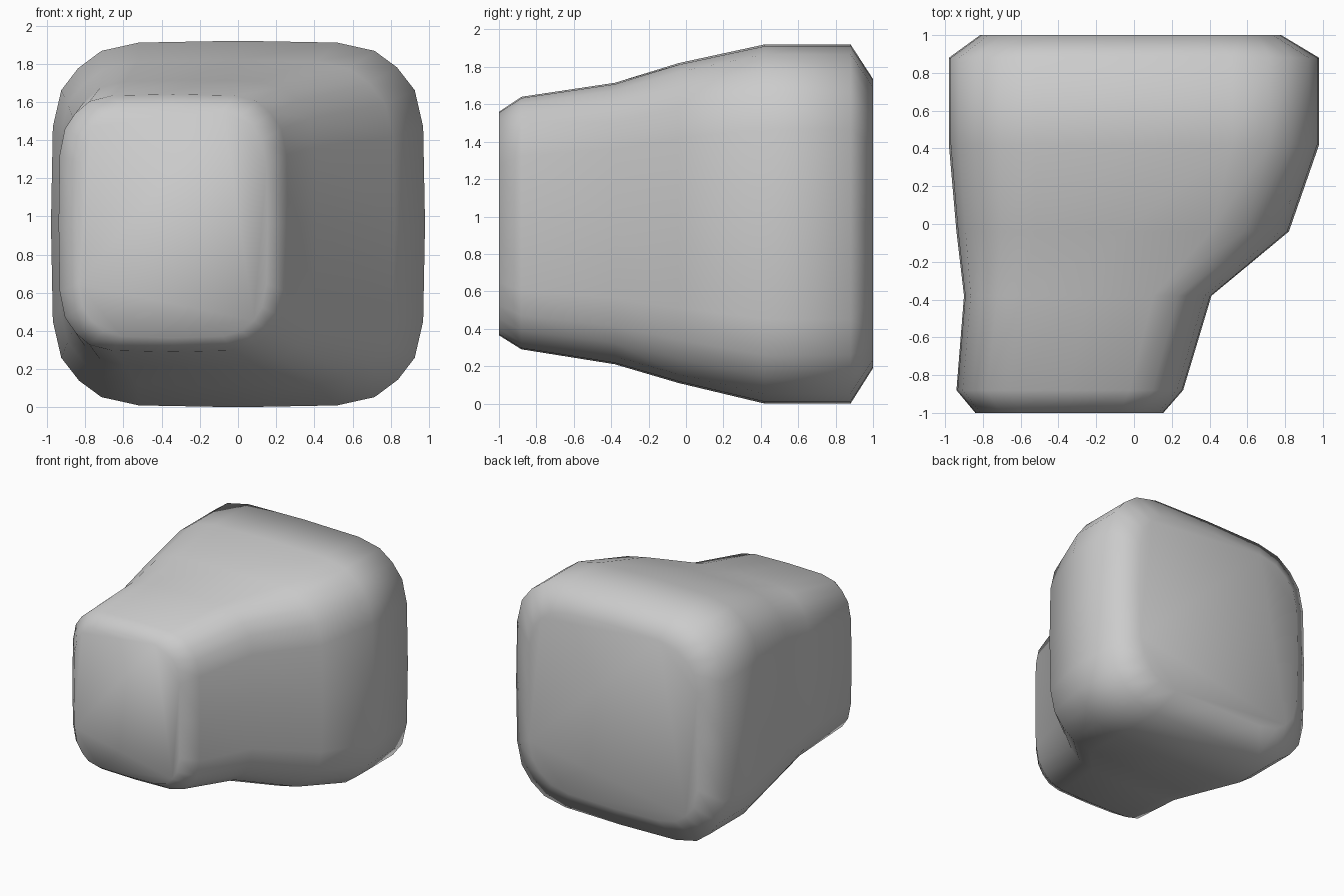
import bpy, bmesh

if "Cube" in bpy.data.objects:
    bpy.data.objects.remove(bpy.data.objects["Cube"])

# Quarter of the rounded-square cross-section, in unit half-sizes
quarter = [(0, 1), (.53, .99), (.73, .945), (.85, .855), (.945, .73), (.99, .53)]
profile = []
px = quarter
for _ in range(4):
    profile += px
    px = [(z, -x) for x, z in px]

# Stations from front to back: y, x min, x max, z min, z max
stations = [
    (-1.00, -.84, .155, .365, 1.56),
    (-.88, -.94, .26, .29, 1.64),
    (-.38, -.90, .41, .21, 1.715),
    (-.04, -.94, .82, .11, 1.82),
    (.42, -.98, .98, 0, 1.92),
    (.88, -.98, .98, 0, 1.92),
    (1.00, -.815, .78, .19, 1.735),
]

# Loft the body through the stations
bm = bmesh.new()
rings = []
for y, x0, x1, z0, z1 in stations:
    cx, cz, hx, hz = (x0 + x1) / 2, (z0 + z1) / 2, (x1 - x0) / 2, (z1 - z0) / 2
    rings.append([bm.verts.new((cx + u * hx, y, cz + v * hz)) for u, v in profile])
n = len(profile)
for a, b in zip(rings, rings[1:]):
    for i in range(n):
        j = (i + 1) % n
        bm.faces.new((a[i], a[j], b[j], b[i]))

# Flat end caps
bm.faces.new(rings[0])
bm.faces.new(rings[-1])
bmesh.ops.recalc_face_normals(bm, faces=bm.faces)
for f in bm.faces:
    f.smooth = True

mesh = bpy.data.meshes.new("tapered_body")
bm.to_mesh(mesh)
bm.free()
body = bpy.data.objects.new("tapered_body", mesh)
bpy.context.collection.objects.link(body)
